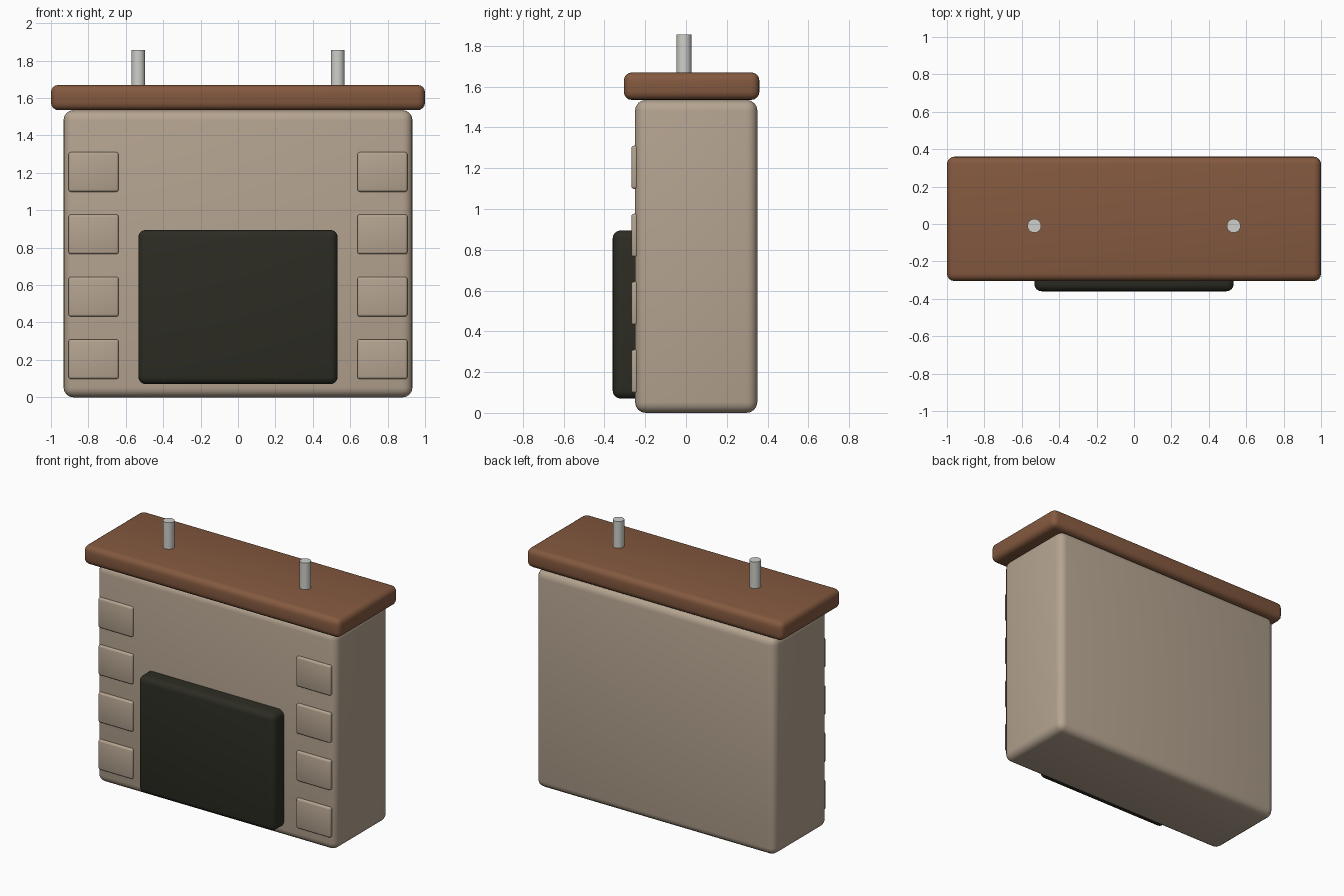
import bpy
import bmesh
import math

cube = bpy.data.objects.get("Cube")
if cube:
    bpy.data.objects.remove(cube, do_unlink=True)


def material(name, rgb):
    mat = bpy.data.materials.new(name)
    mat.use_nodes = True
    mat.diffuse_color = (*rgb, 1)
    mat.node_tree.nodes["Principled BSDF"].inputs["Base Color"].default_value = (*rgb, 1)
    return mat


stone = material("stone beige", (0.46, 0.37, 0.28))
wood = material("mantel brown", (0.23, 0.10, 0.05))
soot = material("soot black", (0.025, 0.025, 0.017))
wax = material("wax white", (0.62, 0.62, 0.59))


def finish(obj, name, mat):
    obj.name = name
    obj.data.name = name
    obj.data.materials.append(mat)
    bpy.ops.object.shade_smooth_by_angle(angle=math.radians(35))


def box(name, x, y, z, bevel, mat, segments=4):
    """Rounded box from (low, high) ranges on each axis."""
    ranges = (x, y, z)
    bpy.ops.mesh.primitive_cube_add(size=1, location=[(a + b) / 2 for a, b in ranges])
    obj = bpy.context.object
    bm = bmesh.new()
    bm.from_mesh(obj.data)
    bmesh.ops.scale(bm, vec=[b - a for a, b in ranges], verts=bm.verts)
    bmesh.ops.bevel(bm, geom=bm.edges[:], offset=bevel, segments=segments,
                    profile=0.5, affect='EDGES')
    bm.to_mesh(obj.data)
    bm.free()
    finish(obj, name, mat)


# Chimney breast, mantel shelf and firebox
box("chimney_breast", (-0.933, 0.933), (-0.25, 0.35), (0, 1.535), 0.053, stone)
box("mantel_shelf", (-1, 1), (-0.305, 0.36), (1.535, 1.67), 0.04, wood)
box("firebox", (-0.533, 0.533), (-0.36, -0.1), (0.07, 0.895), 0.04, soot)

# Raised stones and candles on both sides
for side, sign in (("left", 1), ("right", -1)):
    for row in range(4):
        z = 0.098 + row * 0.3335
        x = sorted((sign * 0.638, sign * 0.906))
        box(f"{side}_stone_{row + 1}", x, (-0.268, -0.235), (z, z + 0.212), 0.013, stone, 3)
    bpy.ops.mesh.primitive_cylinder_add(vertices=24, radius=0.037, depth=0.2,
                                        location=(sign * 0.533, -0.01, 1.757))
    finish(bpy.context.object, f"{side}_candle", wax)
